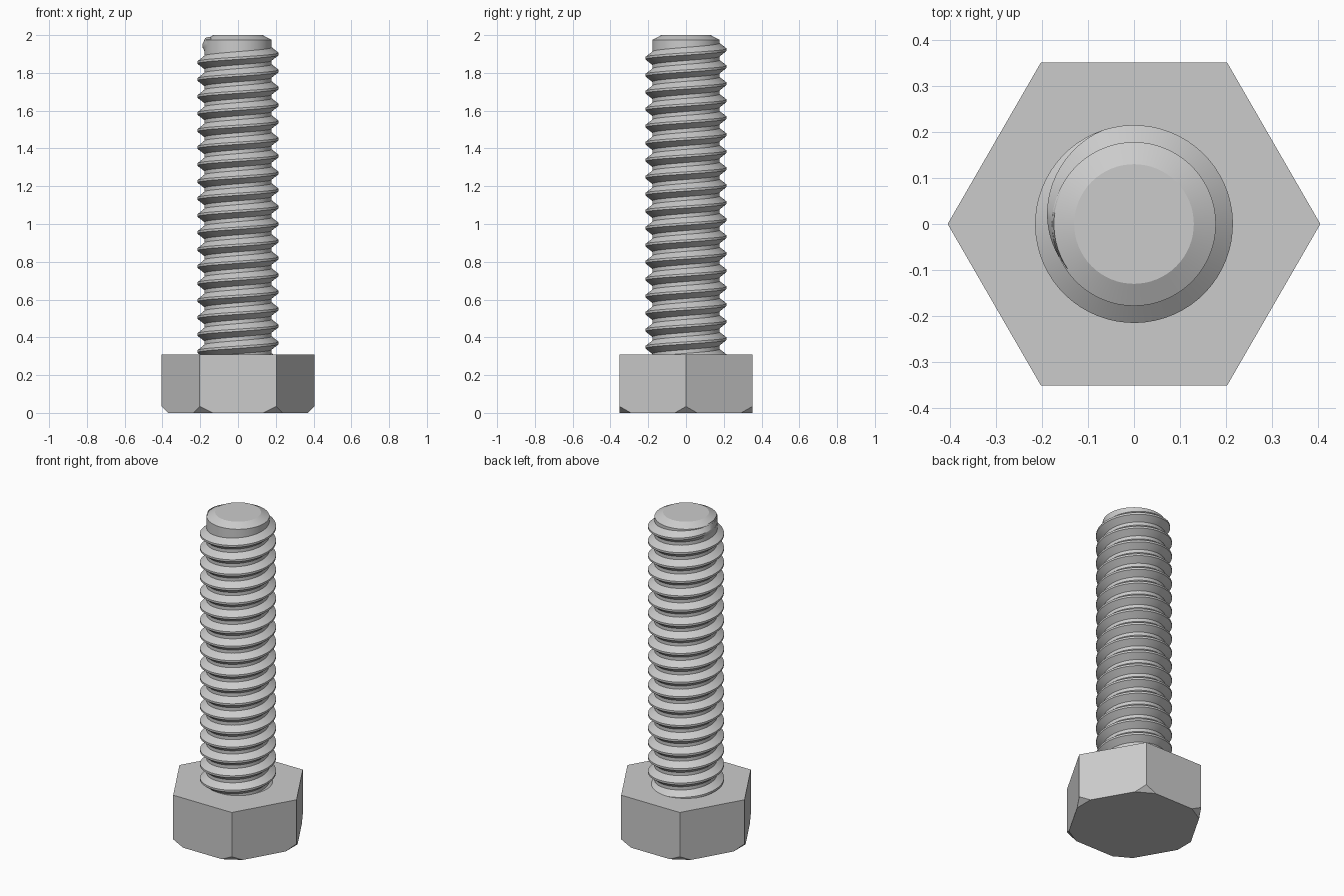
import bpy, bmesh, math
from mathutils import Vector

cube = bpy.data.objects.get("Cube")
if cube:
    bpy.data.objects.remove(cube, do_unlink=True)

steel = bpy.data.materials.new("grey steel")
steel.use_nodes = True
GREY = (0.6, 0.6, 0.6, 1)
steel.diffuse_color = GREY
steel.node_tree.nodes["Principled BSDF"].inputs["Base Color"].default_value = GREY

HEAD_TOP, CORNER, CORE, CREST = 0.31, 0.405, 0.178, 0.215
PITCH, STEPS = 0.09, 64


def finish(name, bm, smooth=True):
    bmesh.ops.recalc_face_normals(bm, faces=bm.faces)
    mesh = bpy.data.meshes.new(name)
    bm.to_mesh(mesh)
    bm.free()
    mesh.materials.append(steel)
    obj = bpy.data.objects.new(name, mesh)
    bpy.context.collection.objects.link(obj)
    if smooth:
        bpy.ops.object.select_all(action='DESELECT')
        obj.select_set(True)
        bpy.context.view_layer.objects.active = obj
        bpy.ops.object.shade_smooth_by_angle(angle=math.radians(25))
    return obj


# Hexagonal head, with each lower corner sliced off at an angle
bm = bmesh.new()
ring = [bm.verts.new((CORNER * math.cos(k * math.pi / 3),
                      CORNER * math.sin(k * math.pi / 3), 0)) for k in range(6)]
base = bm.faces.new(ring)
top = bmesh.ops.extrude_face_region(bm, geom=[base])
bmesh.ops.translate(bm, vec=(0, 0, HEAD_TOP),
                    verts=[v for v in top["geom"] if isinstance(v, bmesh.types.BMVert)])
if base.is_valid is False or not any(f.calc_center_median().z < 0.001 for f in bm.faces):
    bm.faces.new(ring)
for k in range(6):
    out = Vector((math.cos(k * math.pi / 3), math.sin(k * math.pi / 3), 0))
    bmesh.ops.bisect_plane(bm, geom=bm.verts[:] + bm.edges[:] + bm.faces[:],
                           plane_co=out * CORNER + Vector((0, 0, 0.034)),
                           plane_no=out - Vector((0, 0, 1)), clear_outer=True)
    bmesh.ops.holes_fill(bm, edges=[e for e in bm.edges if e.is_boundary])
finish("hex_head", bm, smooth=False)

# Shank core with a chamfered tip
bm = bmesh.new()
profile = [(0, 0.2), (CORE, 0.2), (CORE, 1.975), (0.13, 2), (0, 2)]
verts = [bm.verts.new((r, 0, z)) for r, z in profile]
edges = [bm.edges.new(pair) for pair in zip(verts, verts[1:])]
bmesh.ops.spin(bm, geom=verts + edges, axis=(0, 0, 1), cent=(0, 0, 0),
               angle=math.tau, steps=STEPS, use_duplicate=False)
bmesh.ops.remove_doubles(bm, verts=bm.verts, dist=0.0001)
finish("shank", bm)

# Right-hand helical thread that fades into the core at its upper end
bm = bmesh.new()
END_ANGLE, END_Z, FADE = math.radians(215), 1.954, math.radians(105)
count = int((END_Z - 0.26) / PITCH * STEPS)
rows = []
for i in range(count + 1):
    back = (count - i) * math.tau / STEPS
    a, z = END_ANGLE - back, END_Z - back * PITCH / math.tau
    t = min(1, back / FADE)
    crest = CORE - 0.004 + (CREST - CORE + 0.004) * t
    rows.append([bm.verts.new((r * math.cos(a), r * math.sin(a), z + dz))
                 for r, dz in ((CORE - 0.004, -0.038), (crest, -0.006),
                               (crest, 0.006), (CORE - 0.004, 0.038))])
for lo, hi in zip(rows, rows[1:]):
    for j in range(4):
        n = (j + 1) % 4
        bm.faces.new((lo[j], hi[j], hi[n], lo[n]))
bm.faces.new(rows[0])
bm.faces.new(rows[-1])
finish("thread", bm)
